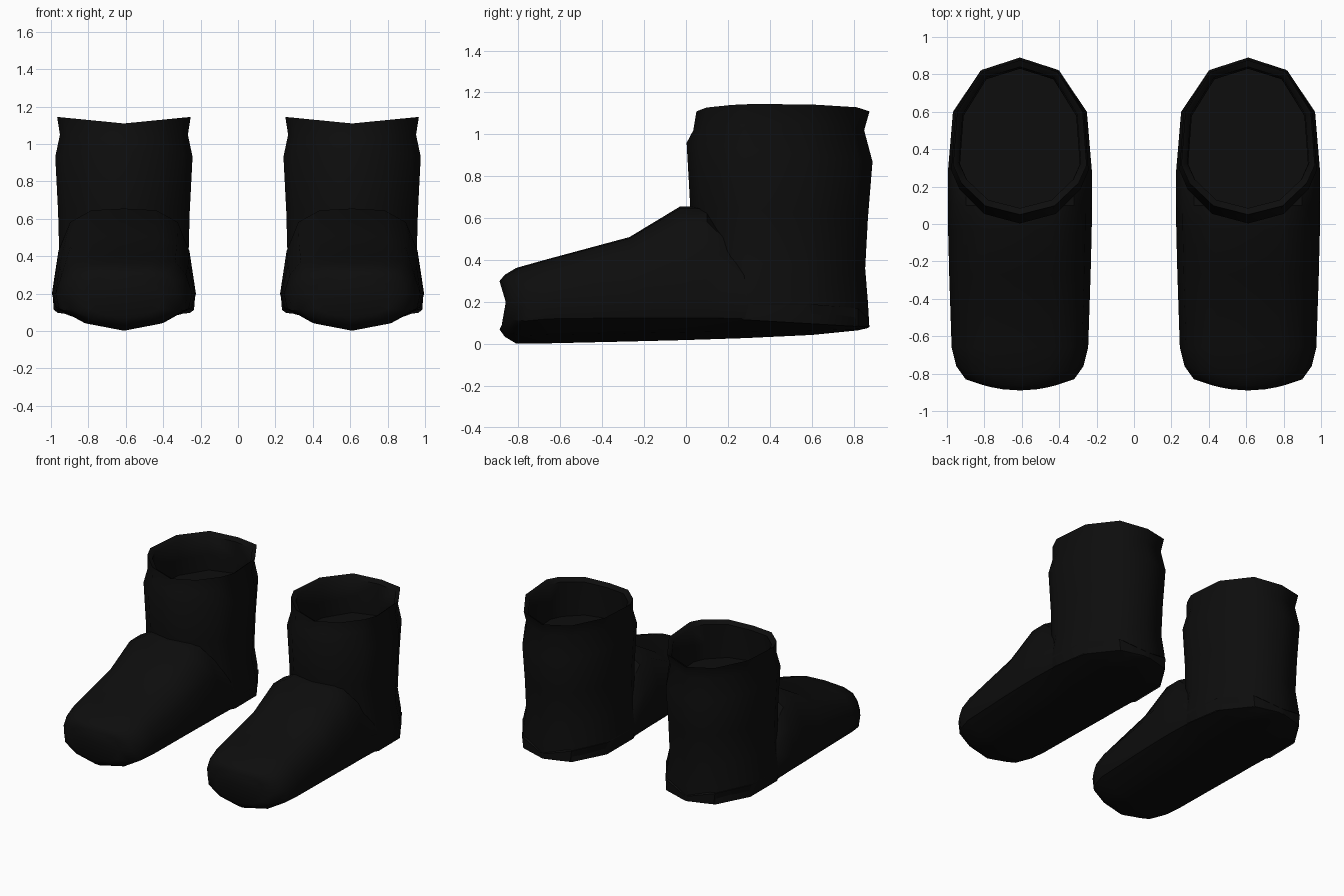
import bpy, bmesh

if "Cube" in bpy.data.objects:
    bpy.data.objects.remove(bpy.data.objects["Cube"])

black = bpy.data.materials.new("matte black")
black.diffuse_color = (0.004, 0.004, 0.004, 1)
black.use_nodes = True
black.node_tree.nodes["Principled BSDF"].inputs["Base Color"].default_value = black.diffuse_color
CX = 0.61  # centre of one boot


def full(half):
    """Close a half outline (first and last points on the centre) into a loop."""
    return half + [(-x, y, z) for x, y, z in half[-2:0:-1]]


def loft(name, rings, cap_start, cap_end, angle):
    bm = bmesh.new()
    vs = [[bm.verts.new((x + CX, y, z)) for x, y, z in r] for r in rings]
    n = len(rings[0])
    for a, b in zip(vs, vs[1:]):
        for i in range(n):
            j = (i + 1) % n
            bm.faces.new((a[i], a[j], b[j], b[i]))
    if cap_start:
        bm.faces.new(vs[0])
    if cap_end:
        bm.faces.new(vs[-1])
    bmesh.ops.recalc_face_normals(bm, faces=bm.faces)
    me = bpy.data.meshes.new(name)
    bm.to_mesh(me)
    bm.free()
    me.materials.append(black)
    ob = bpy.data.objects.new(name, me)
    bpy.context.collection.objects.link(ob)
    bpy.context.view_layer.objects.active = ob
    ob.select_set(True)
    bpy.ops.object.shade_smooth_by_angle(angle=angle)
    ob.select_set(False)
    # second boot: mirror across the world centre
    ob.modifiers.new("pair", 'MIRROR').use_axis[0] = True
    return ob


# Shaft: outline seen from above, scaled for each height
OUTLINE = [(0, -1), (.52, -.885), (.88, -.59), (1, -.36), (.94, .33), (.56, .85), (0, 1)]


def shaft_ring(w, yf, yb, zf, zb, lift=0):
    c, h = (yf + yb) / 2, (yb - yf) / 2
    return full([(u * w, c + v * h, zf + (zb - zf) * (v + 1) / 2 + lift * u)
                 for u, v in OUTLINE])


shaft = [  # half width, front y, back y, front z, back z, side lift
    (.375, .03, .875, .13, .08, 0),
    (.382, .03, .868, .21, .20, 0),
    (.345, .025, .855, .40, .36, 0),
    (.352, .02, .868, .66, .60, 0),
    (.367, .003, .89, .96, .87, 0),
    (.342, .035, .85, 1.02, 1.02, .03),
    (.357, .05, .876, 1.11, 1.11, .035),   # rim
    (.325, .085, .84, 1.09, 1.09, .03),    # inner lip
    (.32, .08, .83, .97, .97, 0),
    (.32, .08, .83, .85, .85, 0),          # inner floor
]
loft("boot_shaft", [shaft_ring(*r) for r in shaft], False, True, 0.9)


# Foot: cross-sections from toe to heel, the toe ones bowed backwards at the sides
def foot_ring(y, w, zb, zs, zt, bow):
    m = min(.2, zt)
    prof = [(0, zb), (.58, zb + (zs - zb) * .35), (.95, zs), (1, m),
            (.91, m + .5 * (zt - m)), (.75, m + .84 * (zt - m)),
            (.45, m + .98 * (zt - m)), (0, zt)]
    return full([(u * w, y + bow * u * u, z) for u, z in prof])


foot = [  # y, half width, bottom z, sole edge z, top z, bow
    (-.89, .20, .07, .12, .30, .03),
    (-.865, .29, .035, .115, .33, .035),
    (-.81, .34, .002, .11, .363, .05),
    (-.66, .365, .003, .12, .405, 0),
    (-.27, .378, .012, .125, .51, 0),
    (-.03, .384, .018, .125, .655, 0),
    (.10, .385, .022, .125, .655, 0),
    (.28, .385, .028, .12, .45, 0),
    (.60, .358, .043, .10, .19, 0),
    (.82, .21, .065, .085, .17, 0),
    (.872, .02, .077, .082, .12, 0),
]
loft("boot_foot", [foot_ring(*r) for r in foot], True, True, 0.7)
